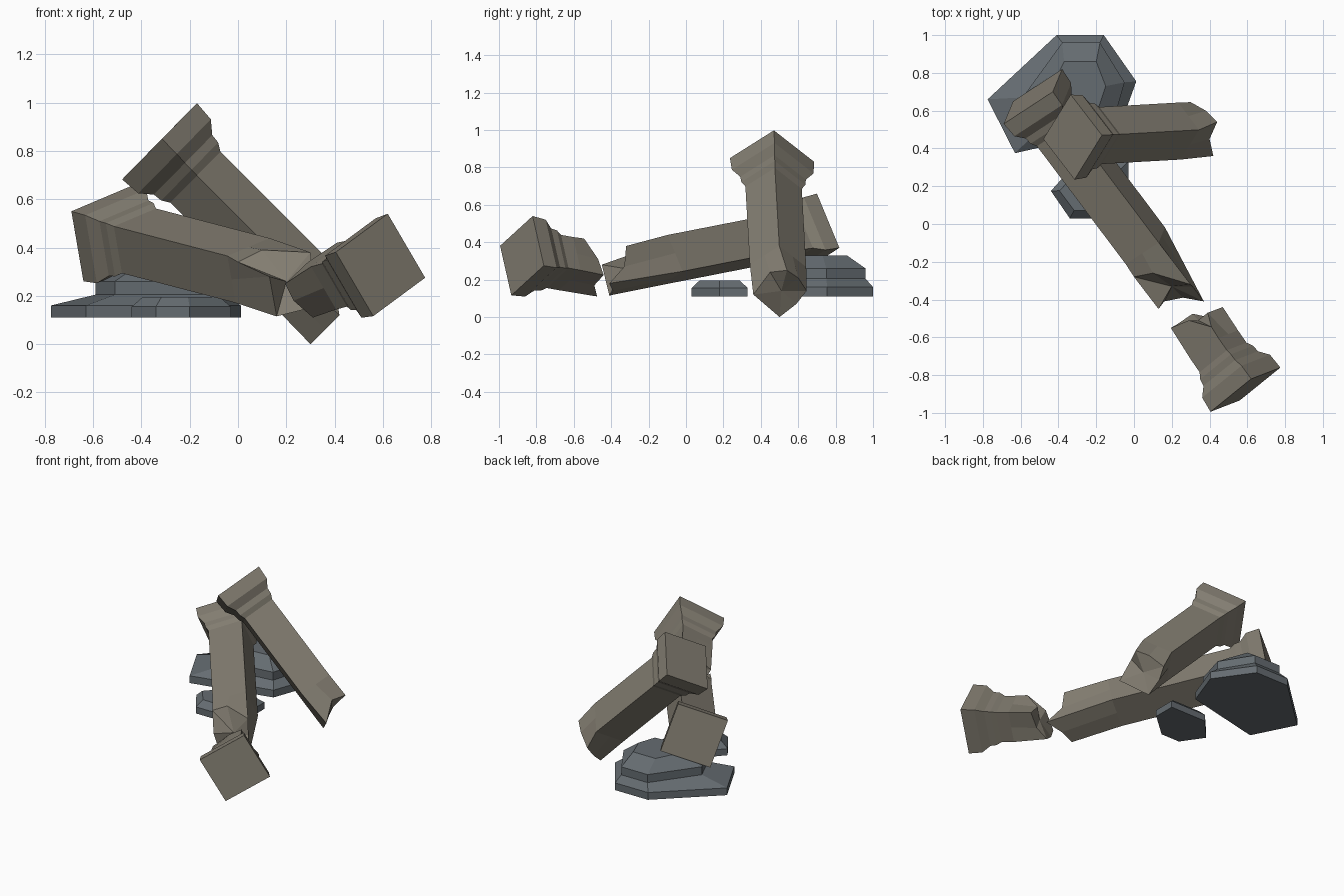
import bpy, bmesh
from mathutils import Vector as V


def material(name, rgb):
    m = bpy.data.materials.new(name)
    m.diffuse_color = (*rgb, 1)
    return m


STONE = material("warm_stone", (0.225, 0.205, 0.165))
SLATE = material("slate_rock", (0.13, 0.15, 0.165))


def loft(name, rings, mat, centre=None):
    """Skin equal-length rings of points and close both ends."""
    bm = bmesh.new()
    loops = [[bm.verts.new(p) for p in r] for r in rings]
    n = len(loops[0])
    for a, b in zip(loops, loops[1:]):
        for i in range(n):
            j = (i + 1) % n
            bm.faces.new((a[i], a[j], b[j], b[i]))
    bm.faces.new(loops[0])
    if centre:
        c = bm.verts.new(centre)
        for i in range(n):
            bm.faces.new((loops[-1][i], loops[-1][(i + 1) % n], c))
    else:
        bm.faces.new(loops[-1])
    bmesh.ops.recalc_face_normals(bm, faces=bm.faces)
    me = bpy.data.meshes.new(name)
    bm.to_mesh(me)
    bm.free()
    me.materials.append(mat)
    ob = bpy.data.objects.new(name, me)
    bpy.context.collection.objects.link(ob)
    return ob


# stepped capital: distance along the axis, size relative to the end face
CAPITAL = [(0, 1), (0.088, 0.97), (0.138, 0.78), (0.177, 0.76), (0.21, 0.67)]


def column(name, centre, axis, e1, e2, last, broken, core):
    """Square column with a capital and a jagged broken end."""
    centre, axis, e1, e2 = V(centre), V(axis), V(e1), V(e2)
    corners = [e1, e2, -e1, -e2]
    rings = []
    for t, s in CAPITAL + [(last, 0.67)]:
        ring = []
        for i in range(4):
            a, b = corners[i], corners[(i + 1) % 4]
            ring += [centre + axis * t + a * s,
                     centre + axis * t + (a + b) * s / 2]
        rings.append(ring)
    rings.append(broken)
    return loft(name, rings, STONE, core)


# long fallen column
column("fallen_column", (-0.535, 0.675, 0.46), (0.595, -0.79, -0.155),
       (-0.155, -0.145, 0.09), (0.105, 0.025, 0.20), 1.0,
       [(0.0, -0.28, 0.34), (0.10, -0.26, 0.39), (0.30, -0.32, 0.38),
        (0.31, -0.33, 0.27), (0.37, -0.41, 0.18), (0.26, -0.39, 0.14),
        (0.16, -0.41, 0.115), (0.13, -0.45, 0.28)],
       (0.2, -0.33, 0.26))

# column leaning across it
column("leaning_column", (-0.325, 0.46, 0.84), (0.707, 0.04, -0.707),
       (0.155, 0.01, 0.158), (-0.01, 0.225, -0.01), 0.8,
       [(0.44, 0.54, 0.25), (0.38, 0.60, 0.21), (0.30, 0.645, 0.14),
        (0.29, 0.59, 0.07), (0.30, 0.50, 0.0), (0.36, 0.43, 0.06),
        (0.42, 0.36, 0.12), (0.40, 0.45, 0.24)],
       (0.35, 0.51, 0.14))

# broken-off capital
column("capital_fragment", (0.59, -0.877, 0.328), (-0.564, 0.812, -0.146),
       (0.03, 0.057, 0.212), (0.185, 0.117, -0.053), 0.29,
       [(0.41, -0.545, 0.42), (0.39, -0.47, 0.31), (0.47, -0.44, 0.225),
        (0.38, -0.49, 0.17), (0.31, -0.475, 0.11), (0.23, -0.53, 0.18),
        (0.195, -0.55, 0.25), (0.29, -0.51, 0.34)],
       (0.34, -0.51, 0.25))


def rock(name, tiers):
    """Stack of flat outlines, each paired with its height."""
    return loft(name, [[(x, y, z) for x, y in pts] for z, pts in tiers], SLATE)


# stepped boulder
base = [(-0.41, 1.0), (-0.16, 1.0), (0.012, 0.755),
        (-0.08, 0.50), (-0.63, 0.375), (-0.775, 0.66)]
step = [(-0.38, 0.96), (-0.18, 0.96), (-0.05, 0.75),
        (-0.11, 0.54), (-0.51, 0.49), (-0.59, 0.67)]
crown = [(-0.37, 0.86), (-0.20, 0.86), (-0.15, 0.73),
         (-0.19, 0.61), (-0.41, 0.59), (-0.46, 0.68)]
rock("large_rock", [(0.11, base), (0.16, base), (0.205, step),
                    (0.26, step), (0.33, crown)])

# low flat stone
slab = [(-0.44, 0.175), (-0.34, 0.03), (-0.20, 0.03),
        (-0.03, 0.18), (-0.03, 0.33), (-0.30, 0.33)]
top = [(-0.235 + (x + 0.235) * 0.78, 0.18 + (y - 0.18) * 0.72) for x, y in slab]
rock("small_rock", [(0.11, slab), (0.155, slab), (0.195, top)])
